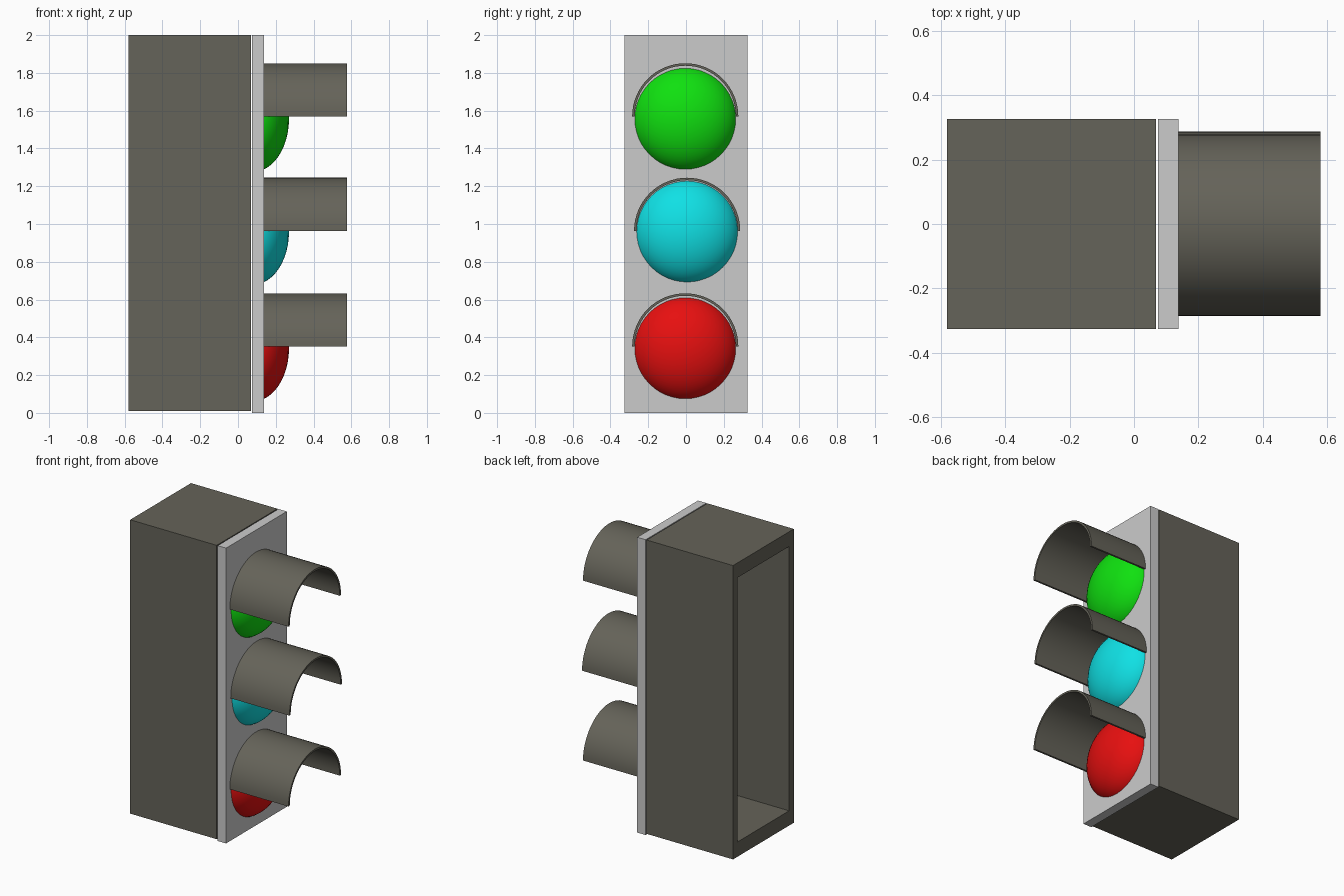
import bpy, bmesh, math

if "Cube" in bpy.data.objects:
    bpy.data.objects.remove(bpy.data.objects["Cube"])


def material(name, r, g, b):
    m = bpy.data.materials.new(name)
    m.diffuse_color = (r, g, b, 1)
    m.use_nodes = True
    m.node_tree.nodes["Principled BSDF"].inputs["Base Color"].default_value = m.diffuse_color
    return m


def finish(name, bm, mat=None, smooth=False):
    bmesh.ops.recalc_face_normals(bm, faces=bm.faces)
    mesh = bpy.data.meshes.new(name)
    bm.to_mesh(mesh)
    bm.free()
    ob = bpy.data.objects.new(name, mesh)
    bpy.context.collection.objects.link(ob)
    if mat:
        mesh.materials.append(mat)
    if smooth:
        bpy.ops.object.select_all(action='DESELECT')
        ob.select_set(True)
        bpy.context.view_layer.objects.active = ob
        bpy.ops.object.shade_smooth_by_angle(angle=math.radians(35))
    return ob


def box(x0, x1, half_y, z0, z1):
    bm = bmesh.new()
    bmesh.ops.create_cube(bm, size=1)
    for v in bm.verts:
        v.co.x = x1 if v.co.x > 0 else x0
        v.co.y *= 2 * half_y
        v.co.z = z1 if v.co.z > 0 else z0
    return bm


dark = material("dark_metal", 0.13, 0.125, 0.10)
red = material("red_glass", 0.8, 0.005, 0.005)
cyan = material("cyan_glass", 0.005, 0.75, 0.78)
green = material("green_glass", 0.005, 0.75, 0.005)

# Housing: box with a deep recess opening at the back
bm = box(-0.58, 0.068, 0.325, 0.01, 2.0)
bm.faces.ensure_lookup_table()
back = min(bm.faces, key=lambda f: f.calc_center_median().x)
bmesh.ops.inset_region(bm, faces=[back], thickness=0.05, use_even_offset=True)
for v in back.verts:
    v.co.z += 0.05 if v.co.z < 1 else -0.05
inner = bmesh.ops.extrude_discrete_faces(bm, faces=[back])["faces"][0]
bmesh.ops.translate(bm, vec=(0.58, 0, 0), verts=inner.verts)
finish("housing", bm, dark)

# Front plate
finish("front_plate", box(0.075, 0.138, 0.325, 0.0, 2.0))


# Domed lens: half of a flattened sphere bulging towards +x
def lens(name, y, z, mat):
    bm = bmesh.new()
    bmesh.ops.create_uvsphere(bm, u_segments=48, v_segments=24, radius=1)
    bmesh.ops.bisect_plane(bm, geom=bm.verts[:] + bm.edges[:] + bm.faces[:],
                           plane_co=(0, 0, 0), plane_no=(0, 0, 1), clear_inner=True)
    for v in bm.verts:
        a, b, c = v.co
        v.co = (0.08 + 0.19 * c, y + 0.281 * a, z + 0.281 * b)
    finish(name, bm, mat, True)


# Visor: thin half tube over the lens
def visor(name, y, z, steps=32):
    bm = bmesh.new()
    outer, inner = [], []
    for i in range(steps + 1):
        t = math.pi * i / steps
        for r, row in ((0.281, outer), (0.268, inner)):
            row.append(bm.verts.new((0.135, y + r * math.cos(t), z + r * math.sin(t))))
    ring = [bm.faces.new((outer[i], outer[i + 1], inner[i + 1], inner[i]))
            for i in range(steps)]
    ext = bmesh.ops.extrude_face_region(bm, geom=ring, use_keep_orig=True)["geom"]
    bmesh.ops.translate(bm, vec=(0.443, 0, 0),
                        verts=[g for g in ext if isinstance(g, bmesh.types.BMVert)])
    finish(name, bm, dark, True)


# Three lights: name, glass, sideways offset, lens height, visor height
for name, glass, y, lens_z, visor_z in (
        ("bottom", red, -0.004, 0.342, 0.352),
        ("middle", cyan, 0.006, 0.960, 0.964),
        ("top", green, -0.004, 1.557, 1.570)):
    lens(name + "_lens", y, lens_z, glass)
    visor(name + "_visor", y, visor_z)
